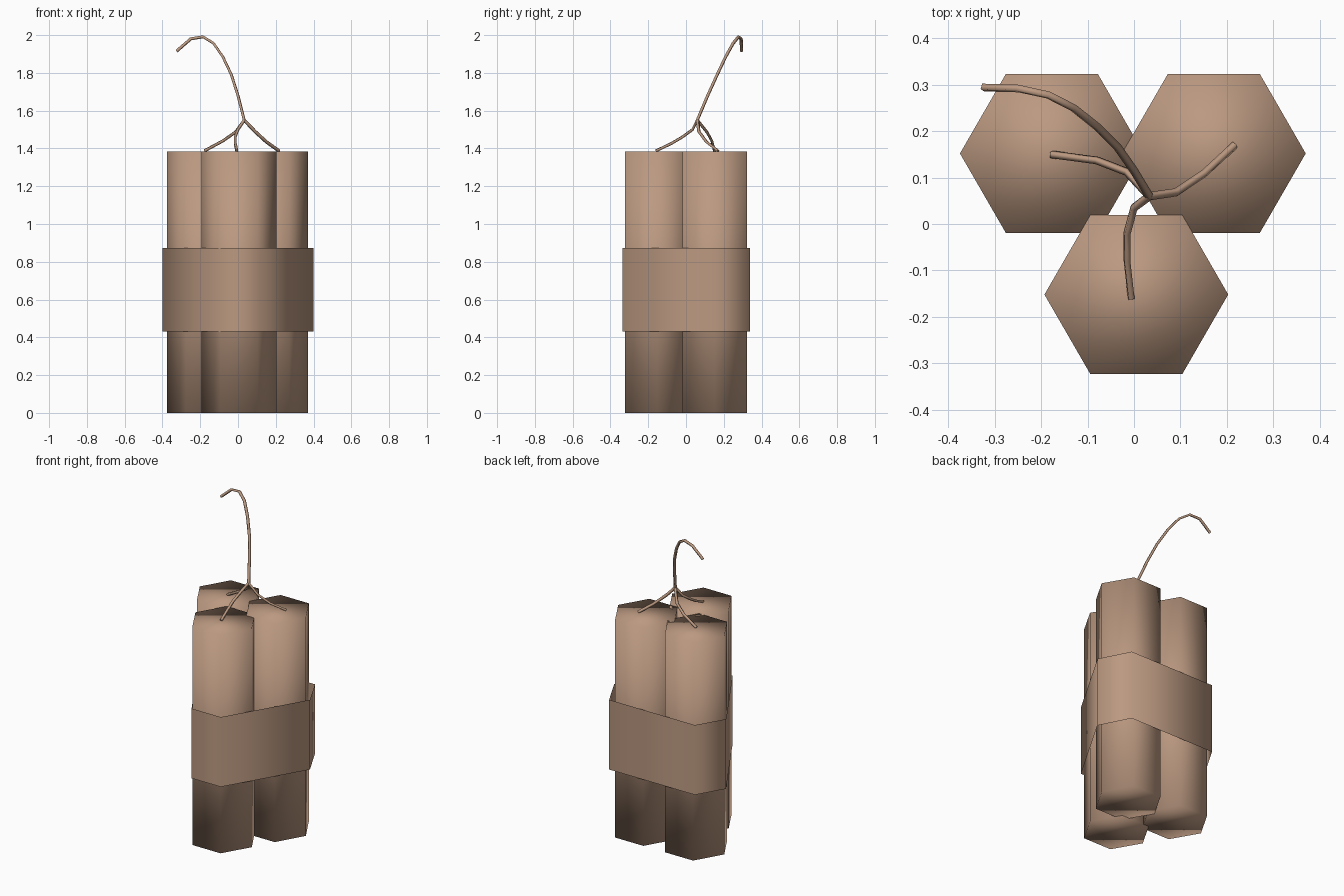
import bpy
import bmesh
from math import cos, sin, pi

cube = bpy.data.objects.get("Cube")
if cube:
    bpy.data.objects.remove(cube, do_unlink=True)

brown = bpy.data.materials.new("warm brown")
brown.use_nodes = True
colour = (0.50, 0.32, 0.22, 1)
brown.diffuse_color = colour
brown.node_tree.nodes["Principled BSDF"].inputs["Base Color"].default_value = colour


def prism(name, outline, bottom, top, capped):
    """Extrude a counter-clockwise outline, smooth shaded throughout."""
    bm = bmesh.new()
    low = [bm.verts.new((x, y, bottom)) for x, y in outline]
    high = [bm.verts.new((x, y, top)) for x, y in outline]
    n = len(outline)
    for i in range(n):
        j = (i + 1) % n
        bm.faces.new((low[i], low[j], high[j], high[i]))
    if capped:
        bm.faces.new(low[::-1])
        bm.faces.new(high)
    for face in bm.faces:
        face.smooth = True
    mesh = bpy.data.meshes.new(name)
    bm.to_mesh(mesh)
    bm.free()
    mesh.materials.append(brown)
    obj = bpy.data.objects.new(name, mesh)
    bpy.context.collection.objects.link(obj)


def cord(name, points, radius=0.009):
    """Thin square-section cord along a path, turned into a mesh."""
    curve = bpy.data.curves.new(name, "CURVE")
    curve.dimensions = "3D"
    curve.bevel_depth = radius
    curve.bevel_resolution = 0
    curve.use_fill_caps = True
    spline = curve.splines.new("POLY")
    spline.points.add(len(points) - 1)
    for point, co in zip(spline.points, points):
        point.co = (*co, 1)
    spline.use_smooth = True
    curve.materials.append(brown)
    obj = bpy.data.objects.new(name, curve)
    bpy.context.collection.objects.link(obj)
    bpy.ops.object.select_all(action="DESELECT")
    obj.select_set(True)
    bpy.context.view_layer.objects.active = obj
    bpy.ops.object.convert(target="MESH")


# Three hexagonal sticks
sticks = {"front_stick": (0.005, -0.152),
          "back_left_stick": (0.172, 0.152),
          "back_right_stick": (-0.177, 0.152)}
for name, (cx, cy) in sticks.items():
    hexagon = [(cx + 0.198 * cos(i * pi / 3), cy + 0.198 * sin(i * pi / 3))
               for i in range(6)]
    prism(name, hexagon, 0, 1.385, True)

# Open wrapping band
prism("band", [(-0.09, -0.337), (0.115, -0.337), (0.40, 0.15),
               (0.302, 0.34), (-0.30, 0.34), (-0.40, 0.17)],
      0.43, 0.873, False)

# Fuses meeting at a knot above the sticks
knot = (0.033, 0.06, 1.55)
cord("main_fuse", [knot, (0, 0.115, 1.68), (-0.035, 0.165, 1.79),
                   (-0.08, 0.21, 1.885), (-0.13, 0.25, 1.957),
                   (-0.185, 0.278, 1.991), (-0.25, 0.292, 1.98),
                   (-0.325, 0.294, 1.915)])
cord("front_fuse", [knot, (0, 0.035, 1.50), (-0.015, -0.02, 1.46),
                    (-0.015, -0.08, 1.425), (-0.006, -0.16, 1.387)])
cord("back_left_fuse", [knot, (0.09, 0.068, 1.49),
                        (0.15, 0.108, 1.435), (0.217, 0.17, 1.387)])
cord("back_right_fuse", [knot, (-0.015, 0.112, 1.485),
                         (-0.08, 0.137, 1.44), (-0.178, 0.15, 1.387)])
